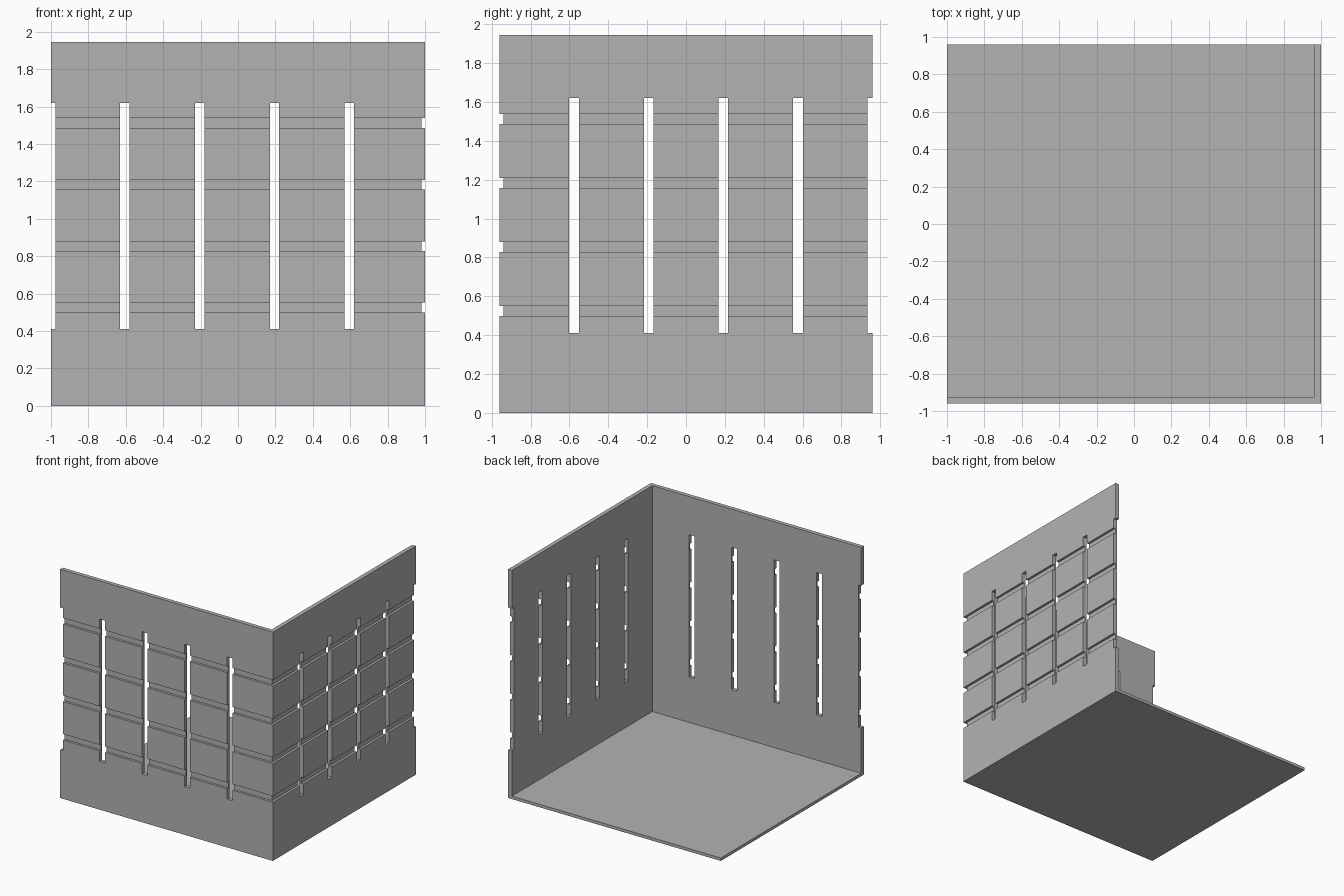
import bpy
import bmesh

cube = bpy.data.objects.get("Cube")
if cube:
    bpy.data.objects.remove(cube, do_unlink=True)

X, Y, H = 1.0, 0.96, 1.945        # half width, half depth, height
WALL, FLOOR, GROOVE = 0.035, 0.025, 0.02
SLOT_Z = (0.41, 1.62)
PAST = 0.1                        # how far cutters reach past the surface

grey = bpy.data.materials.new("plain grey")
grey.use_nodes = True
color = (0.45, 0.45, 0.45, 1)
grey.diffuse_color = color
grey.node_tree.nodes["Principled BSDF"].inputs["Base Color"].default_value = color


def add_prism(bm, outline, z0, z1):
    """Extrude a counter-clockwise outline from z0 up to z1."""
    low = [bm.verts.new((x, y, z0)) for x, y in outline]
    high = [bm.verts.new((x, y, z1)) for x, y in outline]
    bm.faces.new(low[::-1])
    bm.faces.new(high)
    n = len(outline)
    for i in range(n):
        j = (i + 1) % n
        bm.faces.new((low[i], low[j], high[j], high[i]))


def rectangle(x0, x1, y0, y1):
    return [(x0, y0), (x1, y0), (x1, y1), (x0, y1)]


def corner(depth, past):
    """L outline along the front and the +x side."""
    return [(-X - past, -Y - past), (X + past, -Y - past),
            (X + past, Y + past), (X - depth, Y + past),
            (X - depth, -Y + depth), (-X - past, -Y + depth)]


def make_object(name, prisms):
    bm = bmesh.new()
    for outline, z0, z1 in prisms:
        add_prism(bm, outline, z0, z1)
    mesh = bpy.data.meshes.new(name)
    bm.to_mesh(mesh)
    bm.free()
    mesh.materials.append(grey)
    obj = bpy.data.objects.new(name, mesh)
    bpy.context.collection.objects.link(obj)
    return obj


def cut(target, cutter):
    cutter.hide_render = True
    mod = target.modifiers.new("cut", "BOOLEAN")
    mod.operation = "DIFFERENCE"
    mod.solver = "EXACT"
    mod.object = cutter
    bpy.context.view_layer.objects.active = target
    bpy.ops.object.modifier_apply(modifier=mod.name)
    bpy.data.objects.remove(cutter, do_unlink=True)


# Two walls meeting at a corner, and the floor between them
walls = make_object("corner_walls", [(corner(WALL, 0), 0, H)])
make_object("floor", [(rectangle(-X, X - WALL, -Y + WALL, Y), 0, FLOOR)])

# Horizontal grooves on the outer faces, running round the corner
grooves = [(corner(GROOVE, PAST), z - 0.026, z + 0.026)
           for z in (0.525, 0.853, 1.182, 1.512)]
cut(walls, make_object("groove_cutter", grooves))

# Vertical slots right through both walls, with a half slot at each open end
slots = []
front = (-Y - PAST, -Y + WALL + PAST)
side = (X - WALL - PAST, X + PAST)
for i in range(4):
    x = -0.605 + 0.4 * i
    y = -0.576 + 0.384 * i
    slots.append((rectangle(x - 0.025, x + 0.025, *front), *SLOT_Z))
    slots.append((rectangle(*side, y - 0.025, y + 0.025), *SLOT_Z))
slots.append((rectangle(-X - PAST, -X + 0.025, *front), *SLOT_Z))
slots.append((rectangle(*side, Y - 0.025, Y + PAST), *SLOT_Z))
cut(walls, make_object("slot_cutter", slots))
